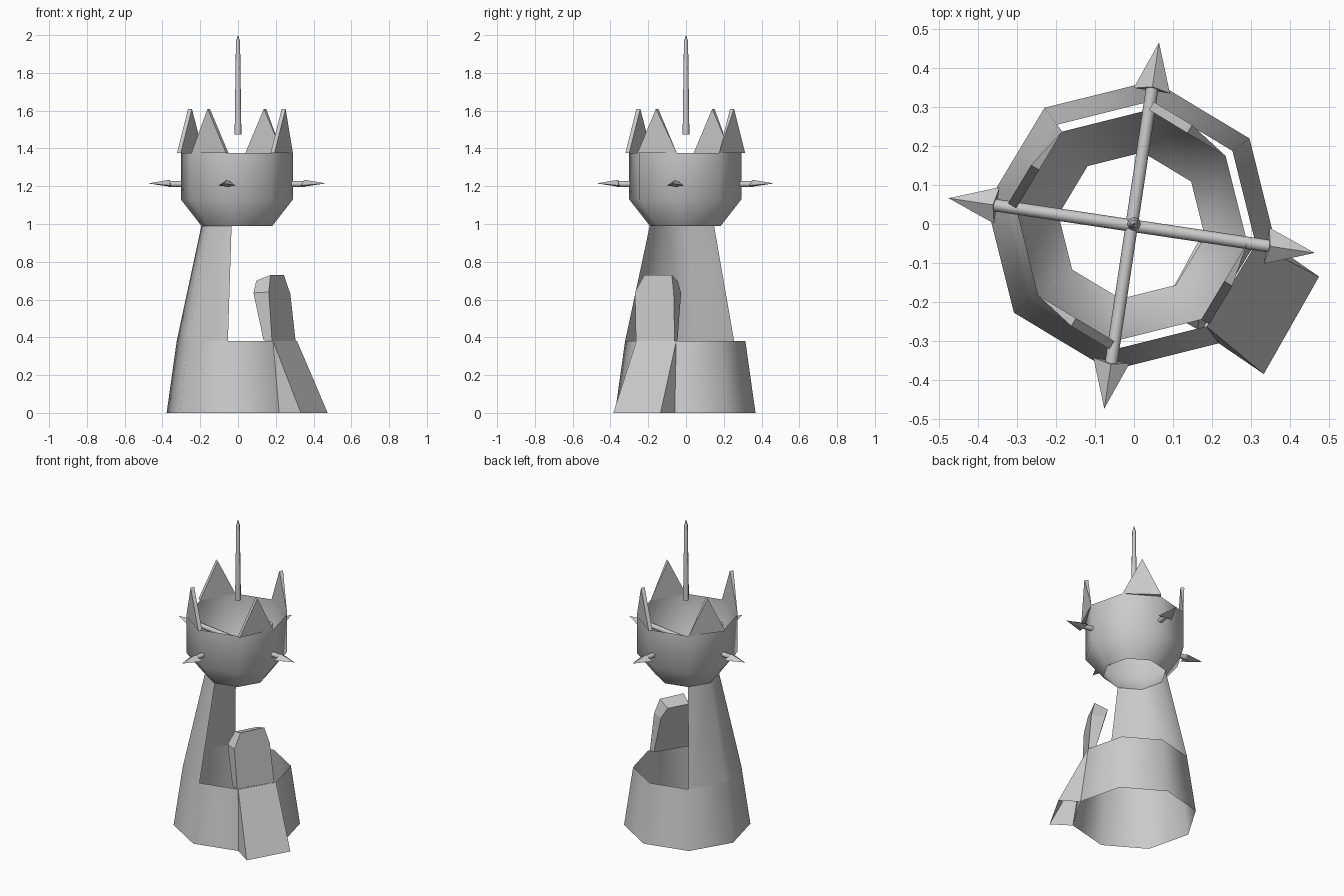
import bpy, math
from mathutils import Vector, Matrix

cube = bpy.data.objects.get("Cube")
if cube:
    bpy.data.objects.remove(cube, do_unlink=True)

stone = bpy.data.materials.new("pale_stone_grey")
stone.use_nodes = True
GREY = (0.6, 0.6, 0.6, 1)
stone.diffuse_color = GREY
stone.node_tree.nodes["Principled BSDF"].inputs["Base Color"].default_value = GREY

CENTRE = Vector((-0.006, -0.004, 0))
TURN = -8.5  # twist of the eight-sided plan, in degrees


def corner(i, r, z):
    a = math.radians(TURN + 45 * i)
    return CENTRE + Vector((r * math.cos(a), r * math.sin(a), z))


def make(name, verts, faces, smooth=False):
    me = bpy.data.meshes.new(name)
    me.from_pydata([tuple(v) for v in verts], [], faces)
    me.materials.append(stone)
    for p in me.polygons:
        p.use_smooth = smooth
    ob = bpy.data.objects.new(name, me)
    bpy.context.collection.objects.link(ob)
    return ob


def shell(name, profile, first, count):
    """Open wall of `count` sides, from a profile of (radius, height)."""
    n = count + 1
    verts = [corner(first + i, r, z) for r, z in profile for i in range(n)]
    faces = [(j * n + i, j * n + i + 1, (j + 1) * n + i + 1, (j + 1) * n + i)
             for j in range(len(profile) - 1) for i in range(count)]
    ob = make(name, verts, faces, True)
    # weld the seam of closed rings
    if count == 8:
        import bmesh
        bm = bmesh.new()
        bm.from_mesh(ob.data)
        bmesh.ops.remove_doubles(bm, verts=bm.verts, dist=0.0005)
        bm.to_mesh(ob.data)
        bm.free()
    return ob


def tube(name, rings, sides, matrix):
    """Closed round bar along local z, from (radius, height) rings."""
    verts = [matrix @ Vector((r * math.cos(math.tau * i / sides),
                              r * math.sin(math.tau * i / sides), z))
             for r, z in rings for i in range(sides)]
    faces = [(j * sides + i, j * sides + (i + 1) % sides,
              (j + 1) * sides + (i + 1) % sides, (j + 1) * sides + i)
             for j in range(len(rings) - 1) for i in range(sides)]
    last = (len(rings) - 1) * sides
    faces += [tuple(reversed(range(sides))), tuple(range(last, last + sides))]
    ob = make(name, verts, faces, True)
    for p in ob.data.polygons[-2:]:
        p.use_smooth = False
    return ob


# Tower walls: full base, broken shaft, flared top
shell("base_wall", [(0.376, 0), (0.322, 0.38)], 0, 8)
shell("broken_shaft_wall", [(0.322, 0.38), (0.19, 0.99)], 3, 3)
shell("tower_top", [(0.19, 0.99), (0.3, 1.13), (0.3, 1.375)], 0, 8)

# Crown points on every other side
for k, i in enumerate((1, 3, 5, 7)):
    b, a = corner(i, 0.3, 1.375), corner(i + 1, 0.3, 1.375)
    if i == 7:
        a, b = b, a
    mid = (a + b) / 2
    out = (mid - CENTRE)
    out.z = 0
    out.normalize()
    tip = mid + Vector((0, 0, 0.235))
    push = out * 0.024
    make(f"crown_point_{k + 1}", [a, b, tip, a + push, tip + push],
         [(0, 1, 2), (0, 2, 4, 3), (1, 3, 4), (0, 3, 1), (1, 4, 2)])

# Crossed beams with arrow-shaped ends
for k in range(4):
    turn = (Matrix.Translation(CENTRE + Vector((0, 0, 1.212)))
            @ Matrix.Rotation(math.radians(TURN + 90 * k), 4, 'Z'))
    if k < 2:
        along = turn @ Matrix.Rotation(math.pi / 2, 4, 'Y')
        tube(f"cross_beam_{k + 1}", [(0.016, -0.365), (0.016, 0.365)], 8, along)
    pts = [(0.475, 0, 0.003), (0.35, 0.047, -0.008), (0.36, 0, 0.022),
           (0.35, -0.047, -0.008), (0.36, 0, -0.014)]
    make(f"arrow_end_{k + 1}", [turn @ Vector(p) for p in pts],
         [(0, 1, 2), (0, 2, 3), (0, 3, 4), (0, 4, 1), (1, 4, 3, 2)])

# Slim spire above the centre
tube("spire", [(0.018, 1.475), (0.011, 1.965), (0.001, 2.0)], 8, Matrix())

# Sloping buttress on the front left side
top_a, top_b = corner(7, 0.322, 0.38), corner(8, 0.322, 0.38)
foot_a, foot_b = Vector((0.333, -0.385, 0)), Vector((0.475, -0.135, 0))
make("buttress", [top_a, top_b, foot_a, foot_b, corner(7, 0.376, 0), corner(8, 0.376, 0)],
     [(0, 2, 3, 1), (0, 4, 2), (1, 3, 5)])

# Leftover wall slab standing on the buttress
outer = [(0.18, -0.265, 0.38), (0.163, -0.27, 0.64), (0.172, -0.22, 0.73),
         (0.243, -0.075, 0.73), (0.277, -0.065, 0.63), (0.305, -0.06, 0.38)]
inner = [(0.135, -0.25, 0.385), (0.082, -0.225, 0.635), (0.097, -0.17, 0.70),
         (0.165, -0.045, 0.70), (0.2, -0.026, 0.635), (0.265, -0.045, 0.385)]
n = len(outer)
make("wall_slab", outer + inner,
     [tuple(reversed(range(n))), tuple(range(n, 2 * n))]
     + [(i, (i + 1) % n, n + (i + 1) % n, n + i) for i in range(n)])
